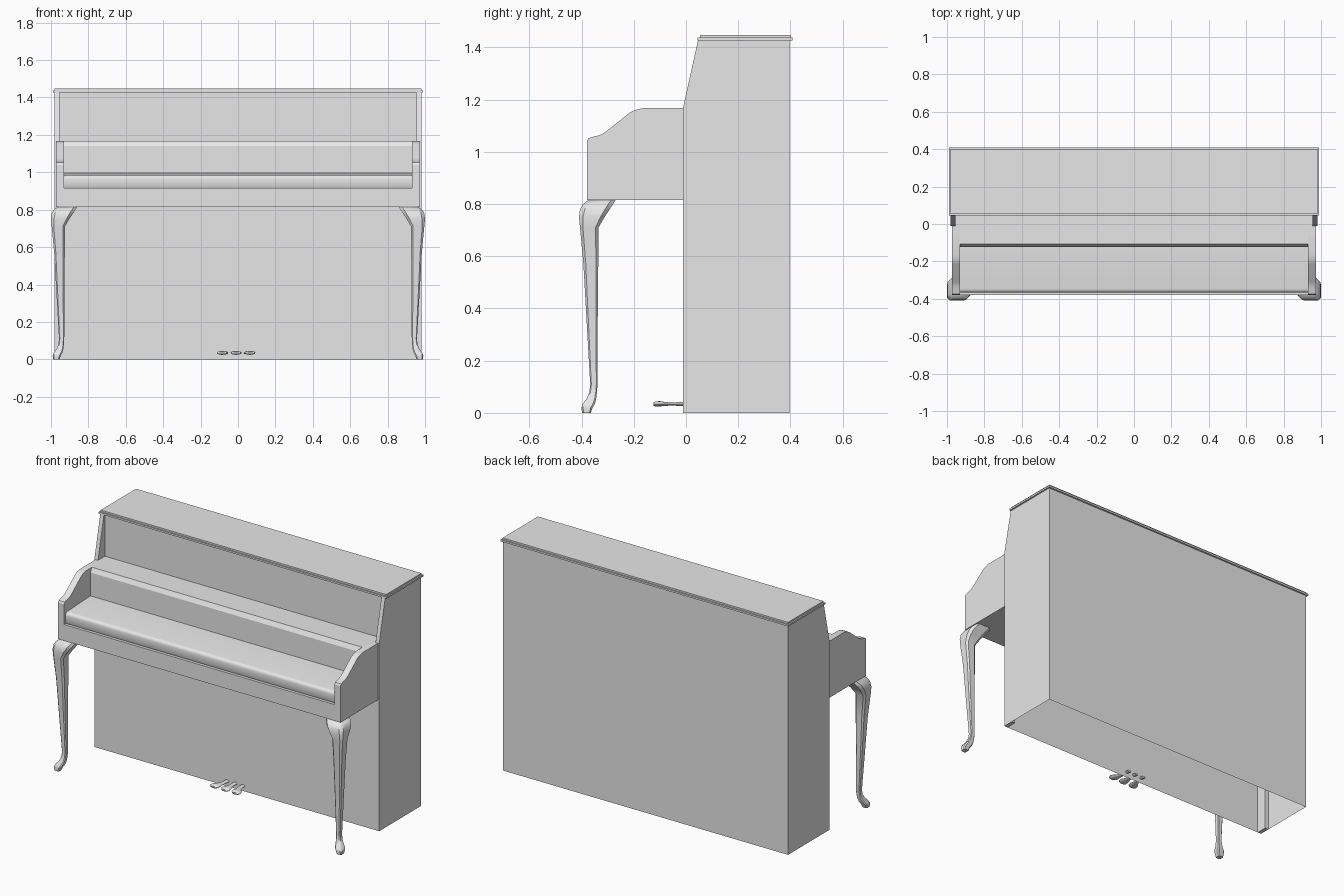
import bpy, bmesh, math

if "Cube" in bpy.data.objects:
    bpy.data.objects.remove(bpy.data.objects["Cube"], do_unlink=True)

grey = bpy.data.materials.new("plain_grey")
grey.use_nodes = True
grey.diffuse_color = (0.8, 0.8, 0.8, 1)
grey.node_tree.nodes["Principled BSDF"].inputs["Base Color"].default_value = (0.8, 0.8, 0.8, 1)


def finish(bm, name, angle=None, normals=True):
    if normals:
        bmesh.ops.recalc_face_normals(bm, faces=bm.faces)
    mesh = bpy.data.meshes.new(name)
    bm.to_mesh(mesh)
    bm.free()
    mesh.materials.append(grey)
    obj = bpy.data.objects.new(name, mesh)
    bpy.context.collection.objects.link(obj)
    if angle:
        bpy.ops.object.select_all(action='DESELECT')
        obj.select_set(True)
        bpy.context.view_layer.objects.active = obj
        bpy.ops.object.shade_smooth_by_angle(angle=math.radians(angle))
    return obj


def loft(name, rings, angle=None):
    """Closed solid through a list of rings of points."""
    bm = bmesh.new()
    loops = [[bm.verts.new(p) for p in ring] for ring in rings]
    n = len(loops[0])
    for a, b in zip(loops, loops[1:]):
        for i in range(n):
            bm.faces.new((a[i], a[(i + 1) % n], b[(i + 1) % n], b[i]))
    bm.faces.new(loops[0])
    bm.faces.new(loops[-1])
    return finish(bm, name, angle)


def extrude(name, profile, x0, x1, angle=None):
    """Solid from a (y, z) profile between two x positions."""
    return loft(name, [[(x, y, z) for y, z in profile] for x in (x0, x1)], angle)


def box(name, x, y0, y1, z0, z1):
    return extrude(name, [(y0, z0), (y1, z0), (y1, z1), (y0, z1)], -x, x)


FRONT, BACK, PANEL = -0.012, 0.397, 0.056
SHELF, TOP, BED = 1.167, 1.427, 0.815
W = 0.98

# Hollow case, open underneath, with a recessed upper front panel
section = [(FRONT, 0), (FRONT, SHELF), (PANEL, SHELF), (PANEL, TOP), (BACK, TOP), (BACK, 0)]
bm = bmesh.new()
left, right = ([bm.verts.new((x, y, z)) for y, z in section] for x in (W, -W))
for i in range(len(section) - 1):
    bm.faces.new((left[i], left[i + 1], right[i + 1], right[i]))
for side in (left, right):
    bm.faces.new(side)
finish(bm, "case")

# Moulded lid
box("lid_lower_moulding", 0.99, 0.045, 0.408, TOP, 1.438)
box("lid_top", 0.982, 0.053, 0.4, 1.438, 1.448)

# Keybed, folded key cover and shelf
box("keybed", 0.93, -0.38, FRONT, BED, 0.915)
cover = [(-0.12, 0.915), (-0.362, 0.915), (-0.367, 0.925), (-0.367, 0.965)]
cover += [(-0.347 - 0.02 * math.cos(t * math.pi / 8), 0.965 + 0.02 * math.sin(t * math.pi / 8))
          for t in range(1, 5)]
cover += [(-0.12, 0.995)]
extrude("key_cover", cover, -0.93, 0.93, 40)
extrude("shelf", [(FRONT, 0.915), (-0.122, 0.915), (-0.122, 1.14), (-0.107, SHELF), (FRONT, SHELF)],
        -0.93, 0.93)

arm = [(FRONT, BED), (-0.38, BED), (-0.38, 1.04), (-0.374, 1.052), (-0.355, 1.058), (-0.332, 1.063),
       (-0.31, 1.075), (-0.215, 1.15), (-0.195, 1.16), (-0.165, SHELF), (FRONT, SHELF)]
post = [(FRONT, 0), (FRONT, SHELF), (0.046, TOP), (PANEL, TOP), (PANEL, 0)]

# Leg stations: height, outer face, inner face
stations = [(0, 0.988, 0.955), (0.02, 0.991, 0.948), (0.035, 0.986, 0.939), (0.055, 0.97, 0.934),
            (0.08, 0.96, 0.931), (0.11, 0.957, 0.929), (0.375, 0.972, 0.928), (0.57, 0.983, 0.926),
            (0.71, 0.996, 0.925), (0.75, 1.0, 0.902), (0.78, 0.996, 0.882), (0.8, 0.984, 0.869),
            (BED, 0.965, 0.86)]


def leg_ring(side, z, out, inn):
    c = (out - inn) * 0.16
    flat = [(out, out - c), (out, inn + c), (out - c, inn), (inn + c, inn),
            (inn, inn + c), (inn, out - c), (inn + c, out), (out - c, out)]
    return [(side * a, 0.59 - b, z) for a, b in flat]


for side, word in ((1, "left"), (-1, "right")):
    extrude(word + "_arm", arm, side * 0.93, side * 0.972, 25)
    extrude(word + "_post", post, side * 0.955, side * W)
    loft(word + "_leg", [leg_ring(side, *s) for s in stations], 35)

# Pedals: y, outward bend, half width, centre height, half height
pedal = [(-0.125, 1, 0.018, 0.033, 0.006), (-0.117, 1, 0.028, 0.034, 0.01), (-0.1, 0.9, 0.03, 0.035, 0.01),
         (-0.075, 0.5, 0.02, 0.034, 0.007), (-0.055, 0.2, 0.014, 0.034, 0.006),
         (-0.03, 0, 0.013, 0.034, 0.007), (0.01, 0, 0.013, 0.034, 0.007)]
for side, word in ((-1, "right"), (0, "middle"), (1, "left")):
    rings = []
    for y, bend, hw, z, hh in pedal:
        cx = -0.01 + side * (0.055 + 0.02 * bend)
        rings.append([(cx + hw * math.cos(k * math.pi / 6), y, z + hh * math.sin(k * math.pi / 6))
                      for k in range(12)])
    loft(word + "_pedal", rings, 50)
